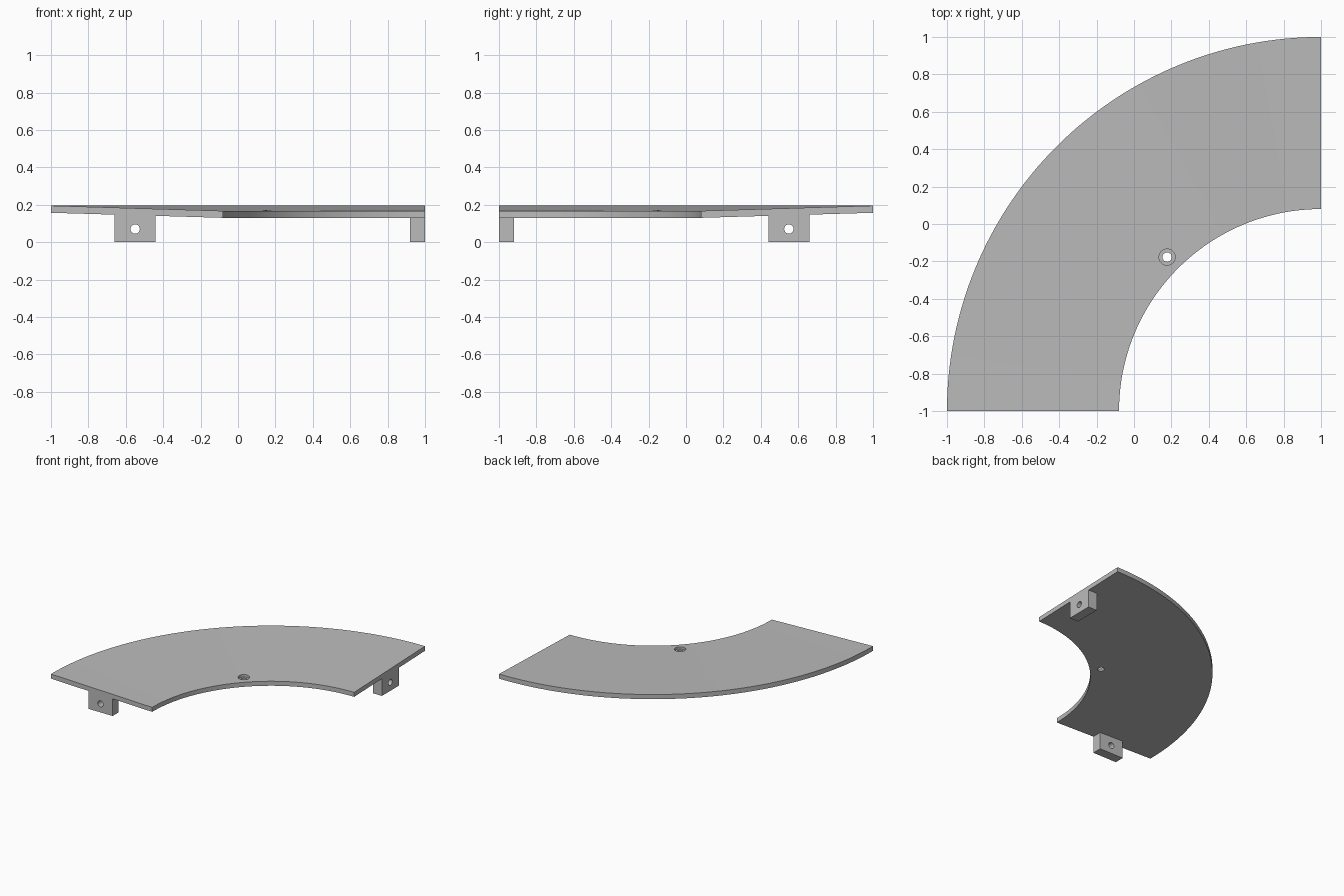
import bpy, bmesh
from math import pi, sin, cos
from mathutils import Matrix, Vector

cube = bpy.data.objects.get("Cube")
if cube:
    bpy.data.objects.remove(cube, do_unlink=True)

grey = bpy.data.materials.new("light_grey")
grey.use_nodes = True
colour = (0.5, 0.5, 0.5, 1)
grey.diffuse_color = colour
grey.node_tree.nodes["Principled BSDF"].inputs["Base Color"].default_value = colour


def finish(name, bm):
    bmesh.ops.recalc_face_normals(bm, faces=bm.faces)
    mesh = bpy.data.meshes.new(name)
    bm.to_mesh(mesh)
    bm.free()
    mesh.materials.append(grey)
    obj = bpy.data.objects.new(name, mesh)
    bpy.context.collection.objects.link(obj)
    return obj


def box(name, low, high):
    low, high = Vector(low), Vector(high)
    bm = bmesh.new()
    bmesh.ops.create_cube(bm, size=1, matrix=Matrix.Translation((low + high) / 2)
                          @ Matrix.Diagonal((*(high - low), 1)))
    return finish(name, bm)


def cylinder(name, centre, radius, depth, axis="Z"):
    turn = {"X": Matrix.Rotation(pi / 2, 4, "Y"),
            "Y": Matrix.Rotation(pi / 2, 4, "X"), "Z": Matrix()}[axis]
    bm = bmesh.new()
    bmesh.ops.create_cone(bm, cap_ends=True, segments=32, radius1=radius, radius2=radius,
                          depth=depth, matrix=Matrix.Translation(centre) @ turn)
    return finish(name, bm)


def combine(target, tool, operation):
    tool.hide_render = True
    mod = target.modifiers.new(tool.name, "BOOLEAN")
    mod.operation = operation
    mod.solver = "EXACT"
    mod.object = tool
    bpy.context.view_layer.objects.active = target
    bpy.ops.object.modifier_apply(modifier=mod.name)
    bpy.data.objects.remove(tool, do_unlink=True)


# Curved plate: a sloping section swept through a quarter turn
section = [(1.08, 0.13), (2.0, 0.157), (2.0, 0.195), (1.08, 0.167)]
steps = 64
bm = bmesh.new()
rings = []
for i in range(steps + 1):
    a = pi / 2 * (1 + i / steps)
    rings.append([bm.verts.new((round(1 + r * cos(a), 5), round(r * sin(a) - 1, 5), z))
                  for r, z in section])
for a, b in zip(rings, rings[1:]):
    for j in range(4):
        k = (j + 1) % 4
        bm.faces.new((a[j], a[k], b[k], b[j]))
bm.faces.new(rings[0])
bm.faces.new(rings[-1])
plate = finish("curved_plate", bm)

# Mounting tabs under both straight ends, each with a bolt hole
combine(plate, box("front_tab", (-0.66, -1, 0), (-0.44, -0.92, 0.157)), "UNION")
combine(plate, box("side_tab", (0.92, 0.44, 0), (1, 0.66, 0.157)), "UNION")
combine(plate, cylinder("front_bolt_hole", (-0.55, -0.96, 0.07), 0.025, 0.2, "Y"), "DIFFERENCE")
combine(plate, cylinder("side_bolt_hole", (0.96, 0.55, 0.07), 0.025, 0.2, "X"), "DIFFERENCE")

# Counterbored screw hole near the inner rim
combine(plate, cylinder("screw_hole", (0.177, -0.177, 0.15), 0.025, 0.2), "DIFFERENCE")
combine(plate, cylinder("screw_head_recess", (0.177, -0.177, 0.2), 0.043, 0.1), "DIFFERENCE")

# Smooth curved walls, keep corners sharp
bpy.ops.object.select_all(action="DESELECT")
plate.select_set(True)
bpy.context.view_layer.objects.active = plate
bpy.ops.object.shade_smooth_by_angle(angle=pi / 6)
